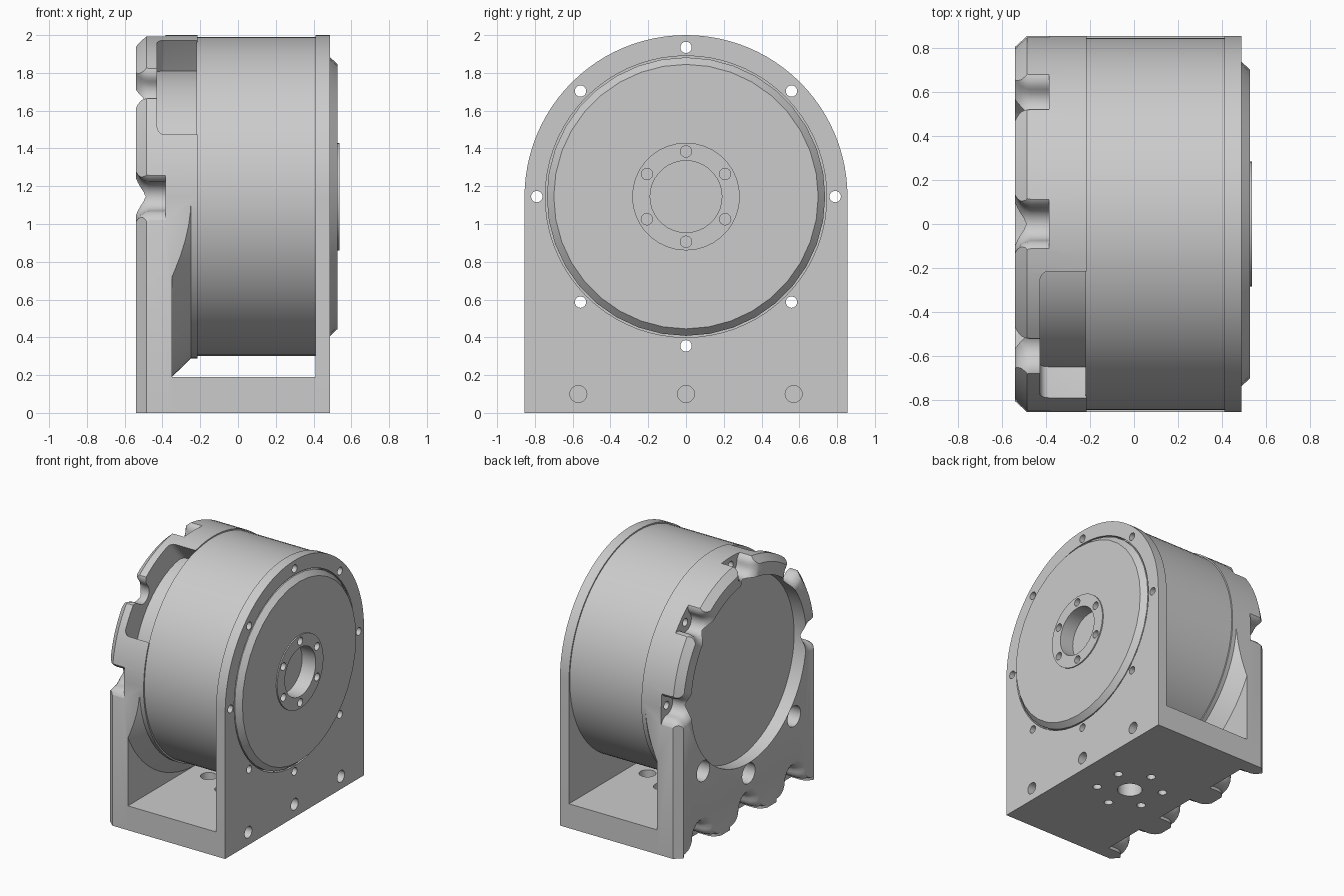
import bpy, bmesh
from math import sin, cos, pi, radians
from mathutils import Vector, Matrix

AXIS_Z = 1.145      # height of the horizontal drum axis
R = 0.855           # arch radius and half depth

cube = bpy.data.objects.get("Cube")
if cube:
    bpy.data.objects.remove(cube, do_unlink=True)

grey = bpy.data.materials.new("machined_grey")
grey.use_nodes = True
colour = (0.6, 0.6, 0.6, 1)
grey.diffuse_color = colour
grey.node_tree.nodes["Principled BSDF"].inputs["Base Color"].default_value = colour


def loft(name, loops):
    """Solid through a series of closed loops, capped at both ends."""
    bm = bmesh.new()
    rings = [[bm.verts.new(p) for p in loop] for loop in loops]
    n = len(rings[0])
    for a, b in zip(rings, rings[1:]):
        for i in range(n):
            j = (i + 1) % n
            bm.faces.new((a[i], a[j], b[j], b[i]))
    bm.faces.new(rings[0])
    bm.faces.new(rings[-1])
    bmesh.ops.recalc_face_normals(bm, faces=bm.faces)
    return finish(name, bm)


def finish(name, bm):
    mesh = bpy.data.meshes.new(name)
    bm.to_mesh(mesh)
    bm.free()
    mesh.materials.append(grey)
    obj = bpy.data.objects.new(name, mesh)
    bpy.context.collection.objects.link(obj)
    return obj


def lathe(name, profile, y=0, z=AXIS_Z, n=72):
    """Turn (x, radius) points around a line parallel to x."""
    return loft(name, [[(x, y + r * cos(2 * pi * i / n), z + r * sin(2 * pi * i / n))
                        for i in range(n)] for x, r in profile])


def arch(x, r, n=48):
    top = [(x, r * cos(pi * i / n), AXIS_Z + r * sin(pi * i / n)) for i in range(n + 1)]
    return [(x, r, 0)] + top + [(x, -r, 0)]


def box(name, lo, hi, bevel=0):
    bm = bmesh.new()
    bmesh.ops.create_cube(bm, size=1)
    lo, hi = Vector(lo), Vector(hi)
    bmesh.ops.scale(bm, vec=hi - lo, verts=bm.verts)
    bmesh.ops.translate(bm, vec=(lo + hi) / 2, verts=bm.verts)
    if bevel:
        bmesh.ops.bevel(bm, geom=bm.edges[:], offset=bevel, segments=4,
                        profile=0.5, affect='EDGES')
    return finish(name, bm)


def boolean(cutter, *targets, operation='DIFFERENCE'):
    cutter.hide_render = True
    for obj in targets:
        mod = obj.modifiers.new("cut", 'BOOLEAN')
        mod.operation, mod.solver, mod.object = operation, 'EXACT', cutter
        dg = bpy.context.evaluated_depsgraph_get()
        mesh = bpy.data.meshes.new_from_object(obj.evaluated_get(dg))
        obj.modifiers.clear()
        obj.data = mesh
    bpy.data.objects.remove(cutter, do_unlink=True)


def drill(x0, x1, r, y, z, *targets, n=24):
    boolean(lathe("drill", [(x0, r), (x1, r)], y, z, n), *targets)


def notch(y, z, angle, target):
    """Bolt pocket with rounded lips that flares open towards the given direction."""
    c, s = cos(angle), sin(angle)
    loops = []
    for x, grow in ((-0.385, 0), (-0.47, 0), (-0.495, 0.007), (-0.515, 0.02),
                    (-0.53, 0.038), (-0.545, 0.065), (-0.56, 0.1)):
        r = 0.075 + grow
        arc = [(-r * sin(pi * i / 12), r * cos(pi * i / 12)) for i in range(13)]
        lip = [(0.075 * sin(t), r + 0.1 * (1 - cos(t)))
               for t in (i * pi / 12 for i in range(1, 7))] + [(0.2, r + 0.1)]
        shape = arc + [(a, -b) for a, b in lip] + lip[::-1]
        loops.append([(x, y + a * c - b * s, z + a * s + b * c) for a, b in shape])
    boolean(loft("notch", loops), target)


# Left housing: chamfered arch, trimmed by a cone towards the drum
housing = loft("left_housing", [arch(-0.54, R - 0.05), arch(-0.485, R), arch(-0.215, R)])
boolean(lathe("cone", [(-0.7, 2), (-0.35, 2), (-0.35, 0.955), (-0.25, 0.857), (-0.2, 0.857)]),
        housing, operation='INTERSECT')
boolean(lathe("bore", [(-0.6, 0.71), (-0.435, 0.71)]), housing)

# Cable window at the upper front of the housing
window = box("window", (-0.428, -0.38, 0.5), (-0.1, 0.38, 1.1), 0.04)
window.data.transform(Matrix.Translation((0, 0, AXIS_Z)) @ Matrix.Rotation(radians(41), 4, 'X'))
boolean(window, housing)

# Drum, end plate, base and inner core
drum = lathe("drum", [(-0.22, 0.845), (0.412, 0.845)], n=96)
core = lathe("inner_core", [(-0.432, 0.67), (-0.2, 0.67)])
plate = loft("end_plate", [arch(0.41, R), arch(0.488, R)])
boolean(lathe("plate_bore", [(0.3, 0.745), (0.6, 0.745)]), plate)
base = box("base", (-0.352, -R, 0), (0.412, R, 0.19))

# Output hub with its raised ring and centre recess
hub = lathe("output_hub", [(0.42, 0.19), (0.537, 0.19), (0.537, 0.285), (0.528, 0.285),
                           (0.528, 0.7), (0.488, 0.737), (0.41, 0.737)], n=36)
for i in range(6):
    t = pi / 2 + i * pi / 3
    drill(0.44, 0.6, 0.03, 0.239 * cos(t), AXIS_Z + 0.239 * sin(t), hub, n=22)

# Ring of through bolts with pockets on the housing side
for i in range(8):
    t = i * pi / 4
    y, z = 0.79 * cos(t), AXIS_Z + 0.79 * sin(t)
    if i <= 4:
        notch(y, z, t, housing)
    else:
        drill(-0.6, -0.385, 0.08, y, z, housing)
    drill(-0.7, 0.7, 0.03, y, z, housing, drum, plate)

# Foot bolts along both lower edges
for y in (-0.57, 0, 0.57):
    notch(y, 0.1, -pi / 2, housing)
    drill(0.3, 0.7, 0.045, y, 0.1, plate, base)
    drill(-0.7, -0.3, 0.045, y, 0.1, housing, base)

# Mounting holes through the base, the outer ones counterbored from above
spots = [(0, 0, 0.09, 0.09)] + [(0.24 * sin(i * pi / 3), 0.24 * cos(i * pi / 3), 0.032, 0.06)
                                for i in range(6)]
for x, y, low, high in spots:
    hole = [[(x + 0.04 + r * cos(2 * pi * k / 24), y + r * sin(2 * pi * k / 24), z)
             for k in range(24)] for z, r in ((-0.1, low), (0.12, low), (0.121, high), (0.3, high))]
    boolean(loft("hole", hole), base)

# Smooth shading on curved faces
bpy.ops.object.select_all(action='DESELECT')
for obj in (housing, drum, core, plate, base, hub):
    obj.select_set(True)
bpy.context.view_layer.objects.active = housing
bpy.ops.object.shade_smooth_by_angle(angle=radians(30))
